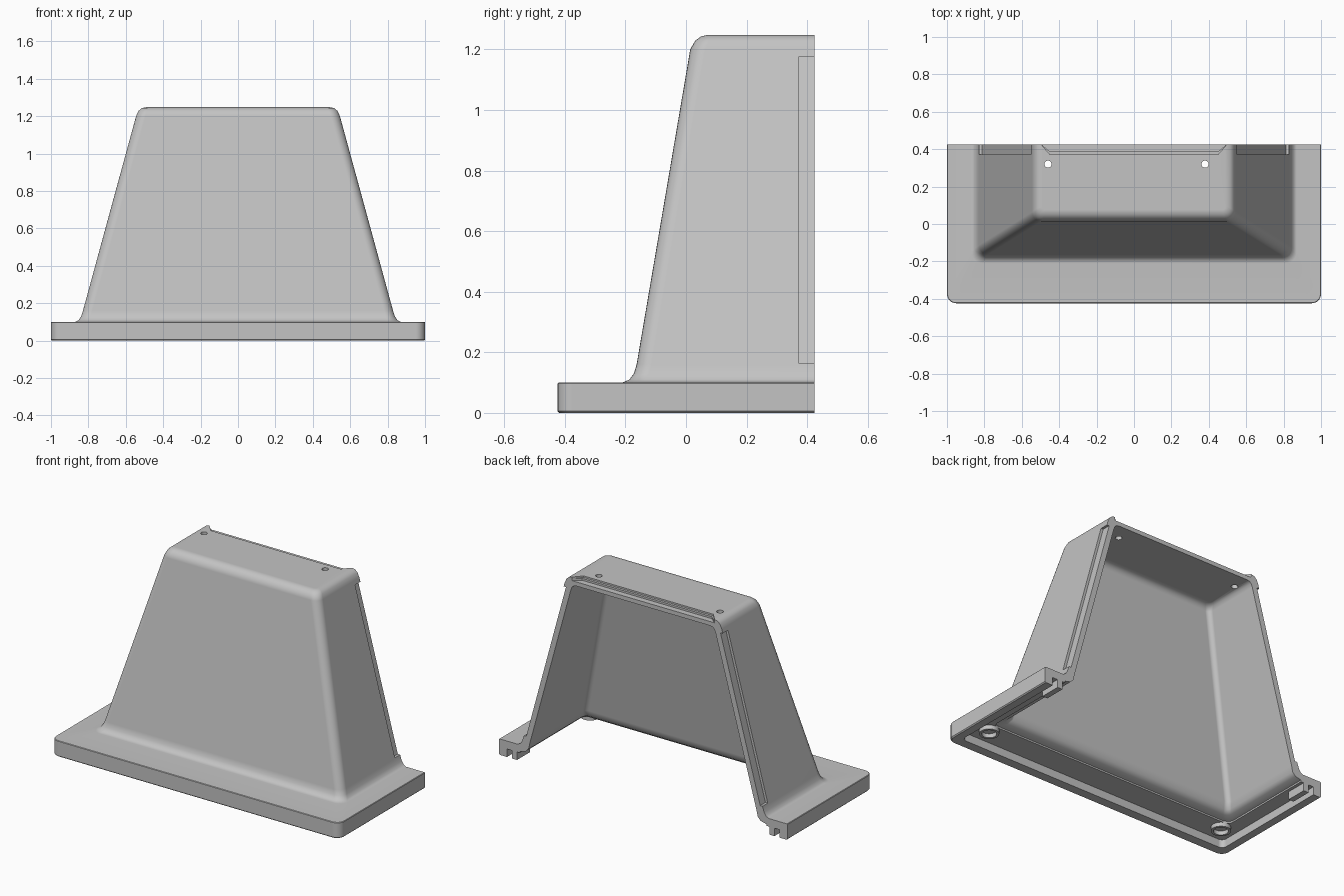
import bpy, bmesh, math
from mathutils import Matrix

cube = bpy.data.objects.get("Cube")
if cube:
    bpy.data.objects.remove(cube, do_unlink=True)

BACK = 0.424

grey = bpy.data.materials.new("light_grey")
grey.use_nodes = True
grey.diffuse_color = (0.55, 0.55, 0.55, 1)
grey.node_tree.nodes["Principled BSDF"].inputs["Base Color"].default_value = (0.55, 0.55, 0.55, 1)


def finish(name, bm):
    bmesh.ops.recalc_face_normals(bm, faces=bm.faces[:])
    mesh = bpy.data.meshes.new(name)
    bm.to_mesh(mesh)
    bm.free()
    mesh.materials.append(grey)
    ob = bpy.data.objects.new(name, mesh)
    bpy.context.collection.objects.link(ob)
    return ob


def smooth(ob):
    bpy.ops.object.select_all(action='DESELECT')
    ob.select_set(True)
    bpy.context.view_layer.objects.active = ob
    bpy.ops.object.shade_smooth_by_angle(angle=math.radians(35))
    mod = ob.modifiers.new("flat_face_normals", 'WEIGHTED_NORMAL')
    mod.keep_sharp = True


def u_section(w, front, r, z, steps=6):
    """Open U outline: back right, round both front corners, back left."""
    pts = [(w, BACK, z)]
    for side in (1, -1):
        arc = [(side * (w - r + r * math.cos(a)), front + r - r * math.sin(a), z)
               for a in (math.pi / 2 * i / steps for i in range(steps + 1))]
        pts += arc if side == 1 else arc[::-1]
    return pts + [(-w, BACK, z)]


def prism(name, outline, depth):
    """Solid from a planar outline pushed along a vector."""
    bm = bmesh.new()
    face = bm.faces.new([bm.verts.new(p) for p in outline])
    ext = bmesh.ops.extrude_face_region(bm, geom=[face])
    bmesh.ops.translate(bm, vec=depth,
                        verts=[v for v in ext["geom"] if isinstance(v, bmesh.types.BMVert)])
    return finish(name, bm)


def cylinder(name, x, y, z0, z1, r):
    bm = bmesh.new()
    bmesh.ops.create_cone(bm, cap_ends=True, segments=32, radius1=r, radius2=r,
                          depth=z1 - z0, matrix=Matrix.Translation((x, y, (z0 + z1) / 2)))
    return finish(name, bm)


def cut(ob, cutters):
    for c in cutters:
        mod = ob.modifiers.new("cut", 'BOOLEAN')
        mod.operation = 'DIFFERENCE'
        mod.solver = 'EXACT'
        mod.object = c
    bpy.context.view_layer.update()
    deps = bpy.context.evaluated_depsgraph_get()
    mesh = bpy.data.meshes.new_from_object(ob.evaluated_get(deps))
    ob.modifiers.clear()
    ob.data = mesh
    for c in cutters:
        bpy.data.objects.remove(c, do_unlink=True)


# Shell sections: half width, front y, corner radius, height
outer = [(.49, .075, .02, 1.248), (.515, .05, .035, 1.243), (.532, .03, .045, 1.228),
         (.545, .014, .05, 1.2), (.829, -.163, .05, .16), (.839, -.172, .05, .13),
         (.852, -.187, .055, .11), (.87, -.21, .06, .1)]
flange = [(.997, -.421, .047, .1), (1, -.424, .05, .097), (1, -.424, .05, .006),
          (.994, -.418, .045, 0), (.945, -.36, .03, 0), (.945, -.36, .03, .05)]
inner = [(.855, -.2, .04, .05), (.855, -.2, .04, .06), (.815, -.16, .035, .07),
         (.795, -.135, .03, .09), (.786, -.122, .03, .13), (.502, .054, .03, 1.165),
         (.494, .065, .03, 1.185), (.482, .08, .03, 1.196), (.465, .1, .02, 1.2)]

bm = bmesh.new()
rows = [[bm.verts.new(p) for p in u_section(*s)] for s in outer + flange + inner]
for a, b in zip(rows, rows[1:]):
    for i in range(len(a) - 1):
        bm.faces.new((a[i], a[i + 1], b[i + 1], b[i]))
# Outer roof, inner ceiling and the flat back rim
bm.faces.new(rows[0])
bm.faces.new(rows[-1])
bm.faces.new([r[0] for r in rows] + [r[-1] for r in reversed(rows)])
shell = finish("hollow_cover", bm)

cutters = []


def wall(z):
    return .839 - .273 * (z - .13)


# Shallow steps along the rear of the side walls
for s in (1, -1):
    low, high = .165, 1.175
    cutters.append(prism("side_step_cutter",
                         [(s * (wall(low) - .018), .372, low), (s * (wall(low) + .1), .372, low),
                          (s * (wall(high) + .1), .372, high), (s * (wall(high) - .018), .372, high)],
                         (0, .1, 0)))
# Two shallow steps along the rear of the roof
for y, z in ((.372, 1.238), (.387, 1.226)):
    cutters.append(prism("roof_step_cutter",
                         [(-.45, y, z), (.45, y, z), (.5, .43, z), (-.5, .43, z)],
                         (0, 0, .1)))
# Roof screw holes
for x in (-.46, .38):
    cutters.append(cylinder("roof_hole_cutter", x, .32, 1.1, 1.3, .019))
cut(shell, cutters)
smooth(shell)

for side, s in (("left", 1), ("right", -1)):
    # Hollow boss under the front corner of the flange
    boss = cylinder(side + "_corner_boss", s * .84, -.25, .025, .085, .056)
    cut(boss, [cylinder("boss_hole_cutter", s * .84, -.25, -.01, .065, .042)])
    smooth(boss)
    # Short locating tab under the rear end of the flange
    prism(side + "_rear_tab",
          [(s * .875, BACK, 0), (s * .91, BACK, 0), (s * .91, BACK, .07), (s * .875, BACK, .07)],
          (0, -.13, 0))
